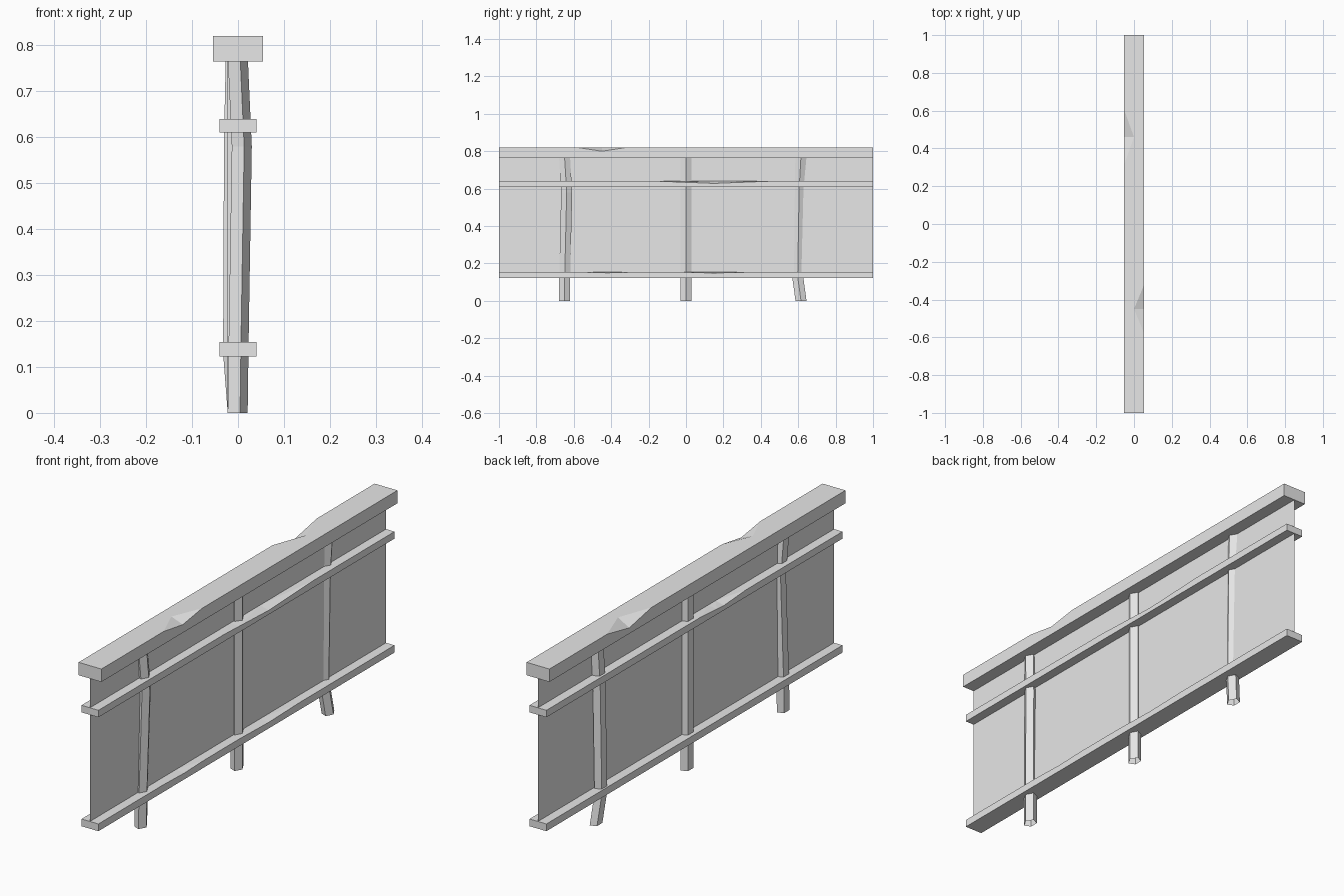
import bpy, bmesh, math

default = bpy.data.objects.get("Cube")
if default:
    bpy.data.objects.remove(default, do_unlink=True)

# One plain grey for the whole fence
grey = bpy.data.materials.new("light_grey")
grey.use_nodes = True
colour = (0.8, 0.8, 0.8, 1)
grey.diffuse_color = colour
grey.node_tree.nodes["Principled BSDF"].inputs["Base Color"].default_value = colour


def finish(bm, name):
    mesh = bpy.data.meshes.new(name)
    bm.to_mesh(mesh)
    bm.free()
    mesh.materials.append(grey)
    obj = bpy.data.objects.new(name, mesh)
    bpy.context.collection.objects.link(obj)
    return obj


def loft(bm, rings):
    """Join successive closed rings of points with quads."""
    loops = [[bm.verts.new(p) for p in ring] for ring in rings]
    for a, b in zip(loops, loops[1:]):
        for i in range(len(a)):
            j = (i + 1) % len(a)
            bm.faces.new((a[i], a[j], b[j], b[i]))
    return loops


def rail(name, half, low, high, dents):
    """Long beam; each dent is (side, y, half length, depth) on a top edge."""
    ys = {-1.0, 1.0}
    for side, y, reach, depth in dents:
        ys |= {y - reach, y, y + reach}
    rings = []
    for y in sorted(ys):
        drop = {-1: 0, 1: 0}
        for side, centre, reach, depth in dents:
            drop[side] += depth * max(0, 1 - abs(y - centre) / reach)
        rings.append([(-half, y, low), (half, y, low),
                      (half, y, high - drop[1]), (0, y, high),
                      (-half, y, high - drop[-1])])
    bm = bmesh.new()
    loops = loft(bm, rings)
    bm.faces.new(loops[0])
    bm.faces.new(loops[-1])
    bmesh.ops.recalc_face_normals(bm, faces=bm.faces)
    bmesh.ops.triangulate(bm, faces=bm.faces, quad_method='SHORT_EDGE')
    return finish(bm, name)


def post(name, path):
    """Crooked five-sided pole, open at the ends."""
    angles = [math.tau * i / 5 for i in range(5)]
    bm = bmesh.new()
    loft(bm, [[(x - 0.003 + 0.024 * math.cos(a), y + 0.031 * math.sin(a), z)
               for a in angles] for x, y, z in path])
    bmesh.ops.recalc_face_normals(bm, faces=bm.faces)
    return finish(bm, name)


# Rails with chipped edges
rail("top_rail", 0.054, 0.765, 0.82, [(1, -0.45, 0.13, 0.02), (-1, 0.46, 0.15, 0.03)])
rail("middle_rail", 0.04, 0.61, 0.64, [(1, 0.15, 0.3, 0.012), (-1, -0.2, 0.15, 0.01)])
rail("bottom_rail", 0.04, 0.123, 0.154, [(1, -0.42, 0.14, 0.004), (1, 0.15, 0.2, 0.005)])

# Posts
post("front_post", [(0, -0.65, 0), (0.002, -0.648, 0.15), (0.009, -0.638, 0.58), (0, -0.65, 0.78)])
post("middle_post", [(0, 0, 0), (0, 0, 0.78)])
post("back_post", [(0, 0.615, 0), (-0.01, 0.597, 0.13), (-0.008, 0.605, 0.6), (-0.004, 0.615, 0.78)])

# Thin sheet between the rails
bm = bmesh.new()
bm.faces.new([bm.verts.new((0, y, z)) for y, z in
              ((-1, 0.14), (1, 0.14), (1, 0.79), (-1, 0.79))])
finish(bm, "panel")
